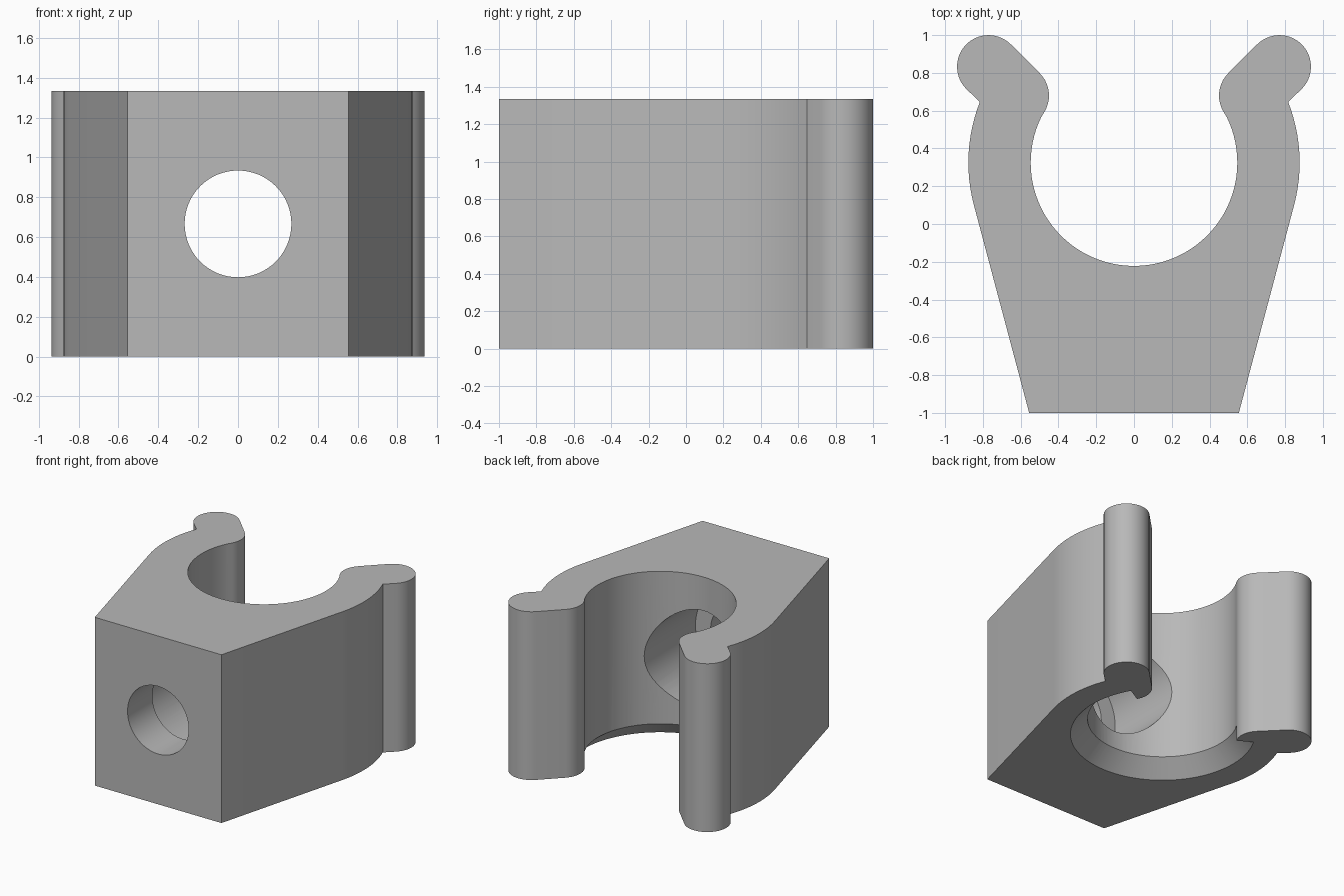
import bpy, bmesh
from math import sin, cos, radians, sqrt, atan2, acos, degrees
from mathutils import Matrix, Vector

cube = bpy.data.objects.get("Cube")
if cube:
    bpy.data.objects.remove(cube, do_unlink=True)

HEIGHT = 1.333
BORE_Y, BORE_R, OUTER_R = 0.325, 0.547, 0.877
LIP_R = 0.167
HOLE_Z = HEIGHT / 2

grey = bpy.data.materials.new("light_grey")
grey.use_nodes = True
colour = (0.48, 0.48, 0.48, 1)
grey.diffuse_color = colour
grey.node_tree.nodes["Principled BSDF"].inputs["Base Color"].default_value = colour


def arc(cx, cy, r, start, end, steps):
    angles = [radians(start + (end - start) * i / steps) for i in range(steps + 1)]
    return [(cx + r * cos(a), cy + r * sin(a)) for a in angles]


def make_object(name, bm):
    bmesh.ops.recalc_face_normals(bm, faces=bm.faces)
    mesh = bpy.data.meshes.new(name)
    bm.to_mesh(mesh)
    bm.free()
    mesh.materials.append(grey)
    obj = bpy.data.objects.new(name, mesh)
    bpy.context.collection.objects.link(obj)
    return obj


def cylinder_y(name, r, y0, y1):
    bm = bmesh.new()
    place = Matrix.Translation((0, (y0 + y1) / 2, HOLE_Z)) @ Matrix.Rotation(radians(90), 4, 'X')
    bmesh.ops.create_cone(bm, cap_ends=True, segments=64, radius1=r, radius2=r,
                          depth=y1 - y0, matrix=place)
    return make_object(name, bm)


# Clip profile: sloped base, curved arm, rounded lip and bore, mirrored in x
base = (0.555, -1.0)
dy = base[1] - BORE_Y
tangent = degrees(atan2(dy, base[0]) + acos(OUTER_R / sqrt(base[0] ** 2 + dy ** 2)))
inner = (0.617, 0.68)
outer = (0.77, 0.833)
bore_end = degrees(atan2(inner[1] - BORE_Y, inner[0]))
half = [base]
half += arc(0, BORE_Y, OUTER_R, tangent, 21.5, 12)
half += arc(*outer, LIP_R, -45, 135, 20)
half += arc(*inner, LIP_R, 135, 180 + bore_end, 10)
half += arc(0, BORE_Y, BORE_R, bore_end, -90, 32)[1:]
profile = half + [(-x, y) for x, y in reversed(half[:-1])]

bm = bmesh.new()
face = bm.faces.new([bm.verts.new((x, y, 0)) for x, y in profile])
solid = bmesh.ops.extrude_face_region(bm, geom=[face])
bmesh.ops.translate(bm, vec=(0, 0, HEIGHT),
                    verts=[v for v in solid["geom"] if isinstance(v, bmesh.types.BMVert)])
body = make_object("clip_body", bm)

# Bevel cutter: the lower bore edge, swept only as far as the lips
bm = bmesh.new()
section = [(0.3, -0.05), (0.722, -0.05), (0.527, 0.145), (0.3, 0.145)]
rings = []
for i in range(65):
    a = radians(bore_end - (180 + 2 * bore_end) * i / 64)
    rings.append([bm.verts.new((r * cos(a), BORE_Y + r * sin(a), z)) for r, z in section])
for p, q in zip(rings, rings[1:]):
    for k in range(4):
        bm.faces.new((p[k], p[(k + 1) % 4], q[(k + 1) % 4], q[k]))
bm.faces.new(rings[0])
bm.faces.new(rings[-1])
bevel_cutter = make_object("bore_bevel_cutter", bm)

# Screw hole with a wider recess opening into the bore
cutters = [bevel_cutter,
           cylinder_y("screw_hole_cutter", 0.268, -1.2, 0.2),
           cylinder_y("screw_recess_cutter", 0.4, -0.69, 0.3)]
for cutter in cutters:
    mod = body.modifiers.new(cutter.name, 'BOOLEAN')
    mod.operation = 'DIFFERENCE'
    mod.solver = 'EXACT'
    mod.object = cutter

# Bake the cuts, drop the cutters and smooth the curved walls
bpy.context.view_layer.update()
evaluated = body.evaluated_get(bpy.context.evaluated_depsgraph_get())
cut_mesh = bpy.data.meshes.new_from_object(evaluated)
body.modifiers.clear()
body.data = cut_mesh
for cutter in cutters:
    bpy.data.objects.remove(cutter, do_unlink=True)
bpy.ops.object.select_all(action='DESELECT')
body.select_set(True)
bpy.context.view_layer.objects.active = body
bpy.ops.object.shade_smooth_by_angle(angle=radians(25))
